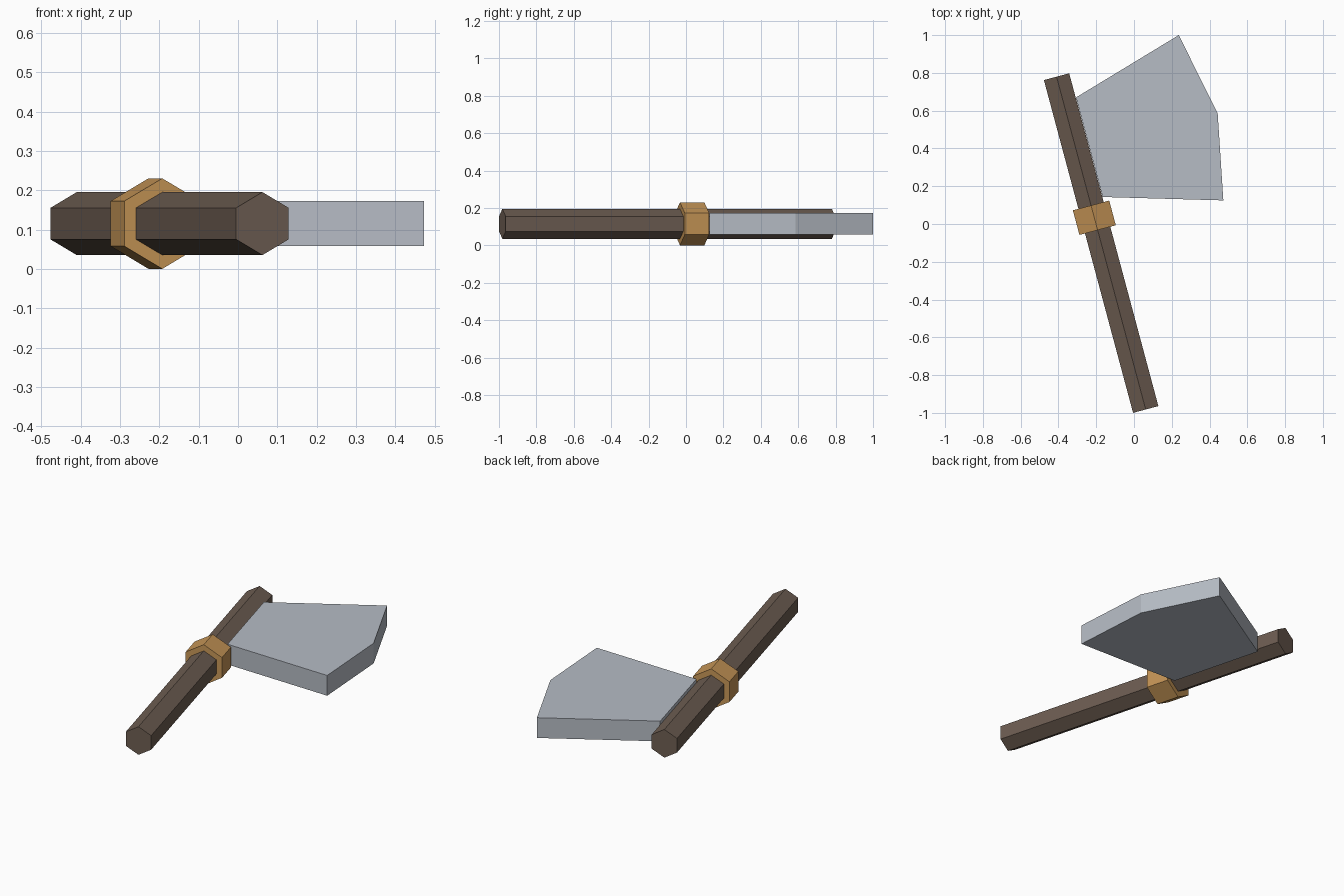
import bpy, bmesh
from math import sin, cos, pi
from mathutils import Vector

if "Cube" in bpy.data.objects:
    bpy.data.objects.remove(bpy.data.objects["Cube"])

MID_Z = 0.115            # height of the handle axis
TILT = pi / 12           # lean of the handle in the ground plane
AXIS = Vector((-sin(TILT), cos(TILT), 0))
SIDE = Vector((cos(TILT), sin(TILT), 0))
UP = Vector((0, 0, 1))


def material(name, color):
    m = bpy.data.materials.new(name)
    m.diffuse_color = (*color, 1)
    m.use_nodes = True
    m.node_tree.nodes["Principled BSDF"].inputs["Base Color"].default_value = m.diffuse_color
    return m


def prism(name, outline, sweep, mat):
    """Extrude a closed outline along a vector into a flat-shaded solid."""
    bm = bmesh.new()
    face = bm.faces.new([bm.verts.new(p) for p in outline])
    ext = bmesh.ops.extrude_face_region(bm, geom=[face], use_keep_orig=True)
    moved = [g for g in ext["geom"] if isinstance(g, bmesh.types.BMVert)]
    bmesh.ops.translate(bm, verts=moved, vec=sweep)
    bmesh.ops.recalc_face_normals(bm, faces=bm.faces)
    mesh = bpy.data.meshes.new(name)
    bm.to_mesh(mesh)
    bm.free()
    mesh.materials.append(mat)
    obj = bpy.data.objects.new(name, mesh)
    bpy.context.collection.objects.link(obj)
    return obj


def hex_bar(name, center, length, radius, mat):
    """Six-sided bar along the handle axis, with a ridge on top."""
    start = Vector(center) - AXIS * length / 2
    ring = [start + SIDE * radius * sin(i * pi / 3) + UP * radius * cos(i * pi / 3)
            for i in range(6)]
    return prism(name, ring, AXIS * length, mat)


wood = material("dark wood", (0.150, 0.108, 0.082))
brass = material("brass", (0.560, 0.300, 0.093))
steel = material("steel", (0.468, 0.503, 0.558))

# Handle and collar
hex_bar("handle", (-0.174, -0.101, MID_Z), 1.824, 0.08, wood)
hex_bar("collar", (-0.21, 0.033, MID_Z), 0.135, 0.115, brass)

# Blade: flat slab whose back edge lies flush on the handle side
blade_outline = [(-0.166, 0.143), (0.473, 0.125), (0.443, 0.585),
                 (0.237, 1.0), (-0.307, 0.67)]
prism("blade", [Vector((x, y, 0.058)) for x, y in blade_outline], UP * 0.115, steel)
